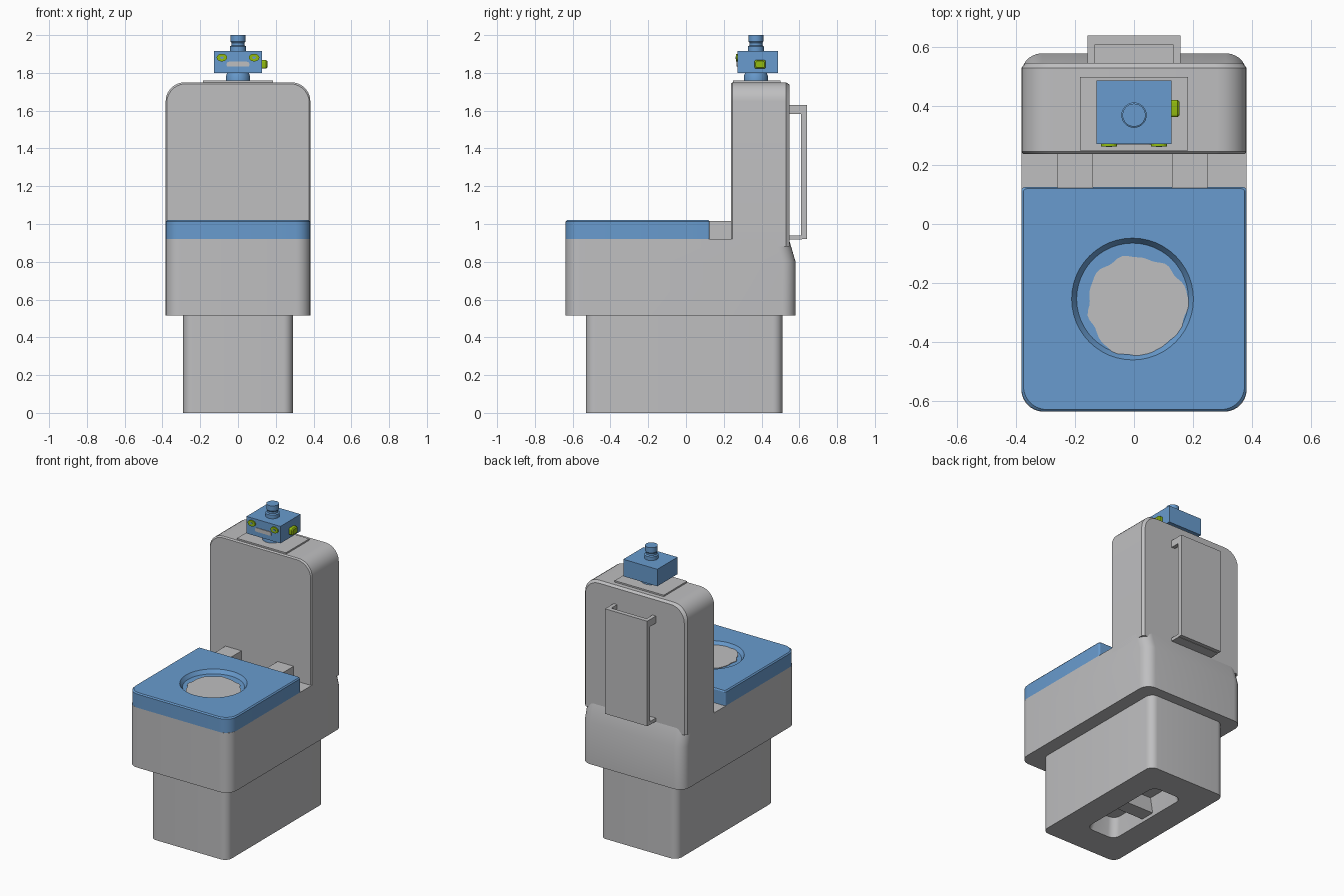
import bpy, bmesh, math

if "Cube" in bpy.data.objects:
    bpy.data.objects.remove(bpy.data.objects["Cube"])


def material(name, rgb):
    m = bpy.data.materials.new(name)
    m.diffuse_color = (*rgb, 1)
    m.use_nodes = True
    m.node_tree.nodes["Principled BSDF"].inputs["Base Color"].default_value = m.diffuse_color
    return m


GREY = material("light grey", (0.52, 0.52, 0.53))
BLUE = material("mid blue", (0.14, 0.33, 0.62))
GREEN = material("lime green", (0.29, 0.50, 0.005))


def build(name, rings, mat):
    """Skin a list of equal-length point rings and cap both ends."""
    bm = bmesh.new()
    loops = [[bm.verts.new(p) for p in r] for r in rings]
    n = len(loops[0])
    for a, b in zip(loops, loops[1:]):
        for i in range(n):
            j = (i + 1) % n
            bm.faces.new((a[i], a[j], b[j], b[i]))
    bm.faces.new(loops[0])
    bm.faces.new(loops[-1])
    bmesh.ops.recalc_face_normals(bm, faces=bm.faces)
    me = bpy.data.meshes.new(name)
    bm.to_mesh(me)
    bm.free()
    me.materials.append(mat)
    ob = bpy.data.objects.new(name, me)
    bpy.context.collection.objects.link(ob)
    smooth(ob)
    return ob


def smooth(ob):
    bpy.ops.object.select_all(action='DESELECT')
    ob.select_set(True)
    bpy.context.view_layer.objects.active = ob
    bpy.ops.object.shade_smooth_by_angle(angle=math.radians(30))


def rounded(a0, a1, b0, b1, r_low, r_high, segs=7):
    """Rectangle outline with separate radii for the low-b and high-b corners."""
    pts = []
    for a, b, sa, sb, r, start in ((a0, b0, 1, 1, r_low, 180), (a1, b0, -1, 1, r_low, 270),
                                   (a1, b1, -1, -1, r_high, 0), (a0, b1, 1, -1, r_high, 90)):
        if r == 0:
            pts.append((a, b))
            continue
        for i in range(segs + 1):
            t = math.radians(start + 90 * i / segs)
            pts.append((a + sa * r + r * math.cos(t), b + sb * r + r * math.sin(t)))
    return pts


def loft(name, layers, mat, r_low=0.0, r_high=0.0, axis='z'):
    """layers: (height along axis, half width in x, b0, b1)."""
    rings = []
    for t, hw, b0, b1 in layers:
        outline = rounded(-hw, hw, b0, b1, r_low, r_high)
        rings.append([(a, b, t) if axis == 'z' else (a, t, b) for a, b in outline])
    return build(name, rings, mat)


def box(name, x0, x1, y0, y1, z0, z1, mat):
    return build(name, [[(x0, y0, z), (x1, y0, z), (x1, y1, z), (x0, y1, z)] for z in (z0, z1)], mat)


def lathe(name, cx, cy, profile, mat, segs=32):
    return build(name, [[(cx + r * math.cos(math.tau * i / segs), cy + r * math.sin(math.tau * i / segs), z)
                         for i in range(segs)] for r, z in profile], mat)


def carve(ob, cutter):
    mod = ob.modifiers.new("cut", 'BOOLEAN')
    mod.operation = 'DIFFERENCE'
    mod.solver = 'EXACT'
    mod.object = cutter
    bpy.context.view_layer.objects.active = ob
    bpy.ops.object.modifier_apply(modifier="cut")
    bpy.data.objects.remove(cutter)
    smooth(ob)


# pedestal with a recess underneath, crossed by a bar
pedestal = loft("pedestal", [(0, 0.29, -0.53, 0.51), (0.53, 0.29, -0.53, 0.51)], GREY, 0.05, 0.05)
carve(pedestal, loft("recess_cutter", [(-0.05, 0.12, -0.335, 0.335), (0.12, 0.09, -0.29, 0.29)],
                     GREY, 0.05, 0.05))
box("underside_bar", -0.11, 0.11, -0.05, 0.05, 0.02, 0.125, GREY)

# bowl body with its sloped back shoulder
loft("bowl", [(0.515, 0.383, -0.638, 0.58), (0.80, 0.383, -0.638, 0.58), (0.92, 0.383, -0.638, 0.545)],
     GREY, 0.075, 0.07)

# seat with a shallow round dish
seat = loft("seat", [(0.92, 0.383, -0.638, 0.125), (1.012, 0.383, -0.638, 0.125),
                     (1.02, 0.376, -0.631, 0.12)], BLUE, 0.08, 0.012)
carve(seat, lathe("dish_cutter", -0.005, -0.255, [(0.19, 0.995), (0.207, 1.02), (0.207, 1.1)], BLUE, 48))

# irregular patch at the bottom of the dish
patch = []
for i in range(64):
    t = math.tau * i / 64
    r = 0.169 + 0.005 * math.sin(3 * t + 1) + 0.004 * math.sin(8 * t) + 0.003 * math.sin(13 * t + 2)
    patch.append((0.01 + r * math.cos(t), -0.278 + r * math.sin(t)))
build("dish_patch", [[(x, y, z) for x, y in patch] for z in (0.994, 0.999)], GREY)

# hinge blocks
for side, x in (("left", -0.2), ("right", 0.19)):
    box(side + "_hinge", x - 0.06, x + 0.06, 0.12, 0.245, 0.915, 1.015, GREY)

# tank with rounded top corners
loft("tank", [(0.238, 0.377, 0.88, 1.742), (0.246, 0.383, 0.88, 1.75), (0.53, 0.383, 0.88, 1.75),
              (0.547, 0.37, 0.88, 1.738)], GREY, 0, 0.10, 'y')
box("top_pad", -0.184, 0.184, 0.25, 0.50, 1.745, 1.76, GREY)

# back panel standing off the tank
box("back_panel", -0.158, 0.158, 0.61, 0.64, 0.92, 1.63, GREY)
box("panel_bottom_bar", -0.158, 0.158, 0.54, 0.615, 0.918, 0.94, GREY)
for side, s in (("left", -1), ("right", 1)):
    a, b = sorted((s * 0.132, s * 0.158))
    box(side + "_panel_tab", a, b, 0.54, 0.615, 1.582, 1.63, GREY)

# little head on the tank
lathe("neck", 0, 0.37, [(0.063, 1.755), (0.063, 1.785), (0.055, 1.805)], BLUE)
box("head", -0.127, 0.127, 0.272, 0.488, 1.80, 1.915, BLUE)
lathe("head_knob", 0, 0.37, [(0.043, 1.91), (0.043, 1.94), (0.034, 1.945), (0.034, 1.958),
                             (0.039, 1.965), (0.039, 2.0)], BLUE)

# eyes, mouth plate and side button
for side, x in (("left", -0.085), ("right", 0.085)):
    for part, k, depth, mat in (("eye", 1.0, 0.264, GREEN), ("pupil", 0.35, 0.262, BLUE)):
        build(side + "_" + part, [[(x + k * 0.028 * math.cos(math.tau * i / 24), y,
                                    1.881 + k * 0.02 * math.sin(math.tau * i / 24))
                                   for i in range(24)] for y in (0.275, depth)], mat)
loft("mouth", [(0.268, 0.06, 1.833, 1.859), (0.274, 0.06, 1.833, 1.859)], GREY, 0.008, 0.012, 'y')
build("side_button", [[(x, y, z) for y, z in rounded(0.363 + d, 0.422 - d, 1.822 + d, 1.868 - d, 0.01, 0.01)]
                      for x, d in ((0.12, 0), (0.148, 0), (0.155, 0.006))], GREEN)
